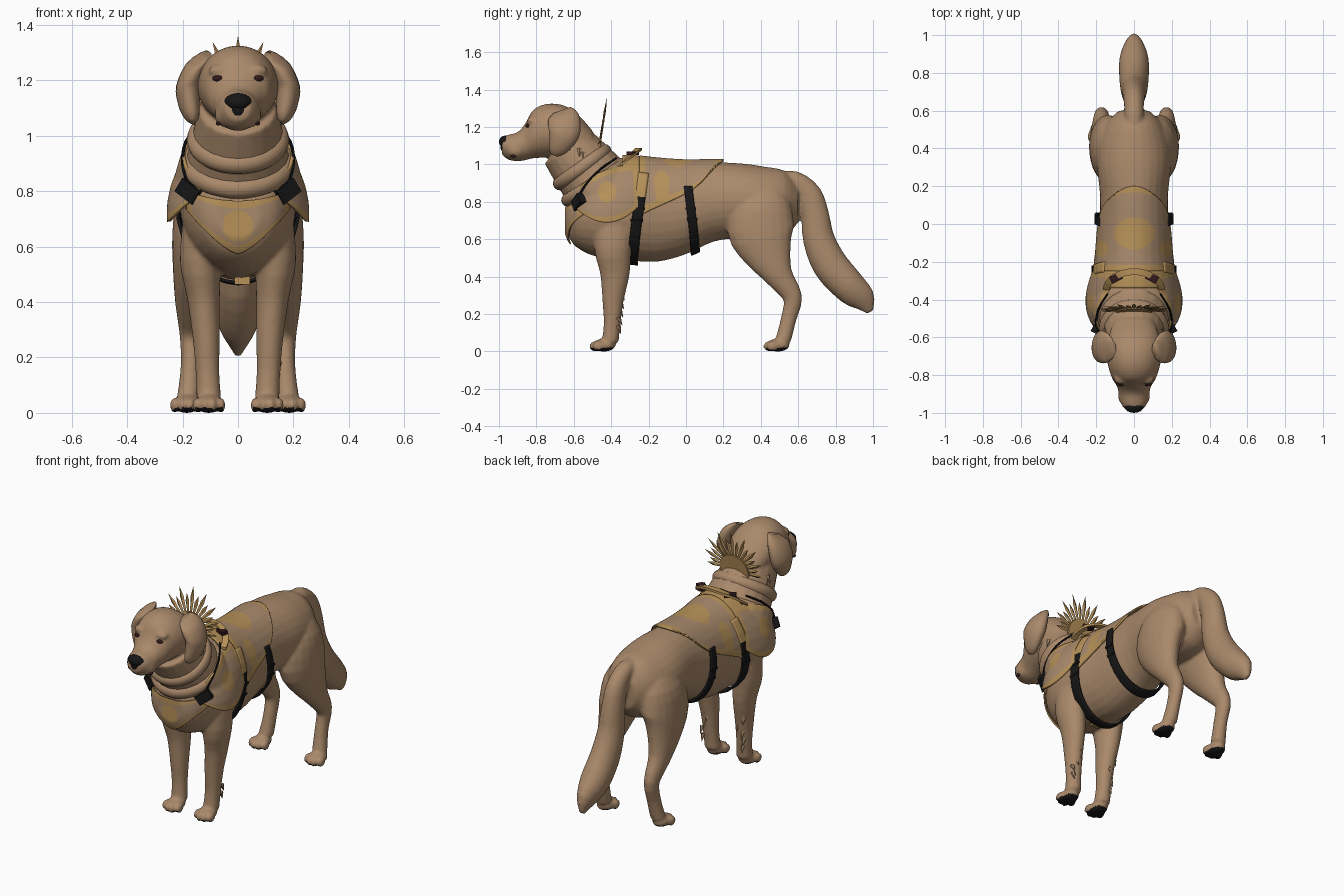
import bpy, bmesh, math, random
from mathutils import Vector, Matrix
from mathutils.bvhtree import BVHTree

random.seed(4)
if "Cube" in bpy.data.objects:
    bpy.data.objects.remove(bpy.data.objects["Cube"])


def material(name, rgb):
    m = bpy.data.materials.new(name)
    m.use_nodes = True
    m.diffuse_color = (*rgb, 1)
    m.node_tree.nodes["Principled BSDF"].inputs["Base Color"].default_value = (*rgb, 1)
    return m


FUR = material("fur brown", (0.40, 0.25, 0.145))
GOLD = material("gold trim", (0.47, 0.285, 0.1))
CLOTH = material("vest tan", (0.39, 0.25, 0.15))
BLACK = material("strap black", (0.008, 0.008, 0.008))
MAROON = material("dark maroon", (0.03, 0.01, 0.012))


def make(name, bm, mats, angle=40):
    bmesh.ops.recalc_face_normals(bm, faces=bm.faces)
    me = bpy.data.meshes.new(name)
    bm.to_mesh(me)
    bm.free()
    ob = bpy.data.objects.new(name, me)
    bpy.context.collection.objects.link(ob)
    for m in mats:
        me.materials.append(m)
    bpy.ops.object.select_all(action='DESELECT')
    ob.select_set(True)
    bpy.context.view_layer.objects.active = ob
    bpy.ops.object.shade_smooth_by_angle(angle=math.radians(angle))
    return ob


def smooth_path(pts, steps=3):
    """Catmull-Rom resampling of a list of tuples."""
    p = [Vector(q) for q in (pts[0], *pts, pts[-1])]
    out = []
    for a, b, c, d in zip(p, p[1:], p[2:], p[3:]):
        for t in (k / steps for k in range(steps)):
            out.append(b + .5 * t * ((c - a) + t * ((2 * a - 5 * b + 4 * c - d) + t * (3 * (b - c) + d - a))))
    return out + [p[-1]]


def loft(bm, pts, side=1, tilt=True, n=20):
    """Skin elliptical rings along a path of (x, y, z, half width, half depth)."""
    pts = smooth_path(pts)
    rings = []
    for i, (x, y, z, rx, rp) in enumerate(pts):
        a, b = pts[max(i - 1, 0)], pts[min(i + 1, len(pts) - 1)]
        t = Vector((0, b[1] - a[1], b[2] - a[2])).normalized() if tilt else Vector((0, 1, 0))
        perp = Vector((0, -t.z, t.y))
        ring = []
        for k in range(n):
            w = math.tau * k / n
            c = Vector((x, y, z)) + perp * rp * math.sin(w)
            ring.append(bm.verts.new((side * (c.x + rx * math.cos(w)), c.y, c.z)))
        rings.append(ring)
    for r, s in zip(rings, rings[1:]):
        for k in range(n):
            bm.faces.new((r[k], r[(k + 1) % n], s[(k + 1) % n], s[k]))
    bm.faces.new(rings[0][::-1])
    bm.faces.new(rings[-1])


def ball(bm, c, r):
    m = Matrix.Translation(c) @ Matrix.Diagonal((*r, 1))
    bmesh.ops.create_uvsphere(bm, u_segments=16, v_segments=10, radius=1, matrix=m)


def box(name, c, size, rot, mat):
    bm = bmesh.new()
    m = Matrix.Translation(c) @ rot.to_4x4() @ Matrix.Diagonal((*size, 1))
    bmesh.ops.create_cube(bm, size=1, matrix=m)
    return make(name, bm, [mat])


# Torso, neck, head, legs and tail blended into one skin
bm = bmesh.new()
torso = [(-.63, .72, .08, .09), (-.6, .73, .14, .16), (-.52, .75, .19, .23), (-.42, .76, .21, .265),
         (-.3, .76, .205, .275), (-.15, .75, .19, .27), (0, .765, .185, .245), (.15, .8, .18, .212),
         (.3, .805, .195, .2), (.42, .79, .19, .198), (.53, .79, .15, .175), (.6, .79, .08, .1)]
head = [(-.985, 1.1, .045, .045), (-.95, 1.092, .07, .067), (-.9, 1.095, .082, .078), (-.86, 1.12, .09, .098),
        (-.82, 1.16, .115, .128), (-.75, 1.18, .138, .143), (-.66, 1.18, .148, .138), (-.58, 1.16, .13, .11),
        (-.5, 1.1, .1, .08)]
loft(bm, [(0, *p) for p in torso], tilt=False, n=28)
trunk = BVHTree.FromBMesh(bm)
loft(bm, [(0, *p) for p in head], tilt=False, n=28)
loft(bm, [(0, -.64, 1.1, .14, .15), (0, -.56, 1, .165, .17), (0, -.48, .9, .19, .185), (0, -.4, .8, .2, .19)])
loft(bm, [(0, .48, .9, .05, .06), (0, .58, .915, .05, .05), (0, .655, .84, .055, .07), (0, .69, .73, .062, .075),
          (0, .71, .6, .07, .085), (0, .77, .465, .078, .095), (0, .87, .35, .078, .09), (0, .945, .28, .05, .07),
          (0, .985, .21, .012, .02)])
front_leg = [(.12, -.38, .74, .075, .12), (.135, -.39, .55, .075, .1), (.125, -.38, .42, .06, .08),
             (.115, -.39, .28, .05, .058), (.11, -.395, .15, .043, .045), (.105, -.405, .05, .045, .045)]
hind_leg = [(.09, .41, .92, .04, .07), (.12, .41, .8, .095, .15), (.14, .4, .65, .097, .18), (.16, .44, .52, .075, .13),
            (.172, .5, .4, .055, .075), (.172, .57, .29, .04, .052), (.17, .55, .18, .036, .042),
            (.178, .52, .06, .042, .042)]
for s in (1, -1):
    for leg, x, y in ((front_leg, .105, -.44), (hind_leg, .185, .49)):
        loft(bm, leg, s)
        ball(bm, (s * x, y, .03), (.05, .065, .036))
        for k in range(4):
            dx = (k - 1.5) * .03
            ball(bm, (s * x + dx, y - .055 + abs(dx) * .6, .024), (.015, .032, .03))
    ball(bm, (s * .045, -.91, 1.075), (.04, .05, .045))
    ball(bm, (s * .068, -.82, 1.235), (.04, .03, .022))
body = make("body", bm, [FUR, BLACK])
rm = body.modifiers.new("blend", 'REMESH')
rm.mode, rm.voxel_size, rm.use_smooth_shade = 'VOXEL', .009, True
sm = body.modifiers.new("soften", 'SMOOTH')
sm.factor, sm.iterations = .5, 6
bpy.context.view_layer.update()
skin = bpy.data.meshes.new_from_object(body.evaluated_get(bpy.context.evaluated_depsgraph_get()))
body.modifiers.clear()
body.data = skin
skin.materials.clear()
for m in (FUR, BLACK):
    skin.materials.append(m)
low = min(v.co.z for v in skin.vertices)
for v in skin.vertices:
    v.co.z -= low * max(0, 1 - v.co.z / .1)
for p in skin.polygons:
    p.use_smooth = True
    p.material_index = int(p.center.z < .022 and p.normal.z < -.45)
tree = BVHTree.FromPolygons([v.co for v in skin.vertices], [p.vertices[:] for p in skin.polygons])


def hit(origin, direction, target=tree):
    d = Vector(direction).normalized()
    p = target.ray_cast(Vector(origin), d)[0]
    return (p if p else target.find_nearest(Vector(origin))[0]), d


# Face and ears
bm = bmesh.new()
ball(bm, (0, -.967, 1.122), (.05, .033, .032))
ball(bm, (0, -.962, 1.095), (.036, .03, .036))
make("nose", bm, [BLACK])
for s, side in ((1, "left"), (-1, "right")):
    bm = bmesh.new()
    ball(bm, hit((s * .073, -2, 1.207), (0, 1, 0))[0], (.02, .011, .011))
    make(side + "_eye", bm, [MAROON])
    bm = bmesh.new()
    ball(bm, hit((s * .07, -2, 1.045), (0, 1, 0))[0], (.01, .015, .008))
    make(side + "_mouth_corner", bm, [MAROON])
    bm = bmesh.new()
    loft(bm, [(.115, -.665, 1.29, .02, .05), (.15, -.655, 1.255, .04, .082), (.177, -.65, 1.18, .046, .085),
              (.178, -.67, 1.12, .04, .068), (.168, -.695, 1.07, .028, .042), (.163, -.705, 1.048, .01, .018)], s)
    make(side + "_ear", bm, [FUR], 80)

# Low neck folds
for i, (y, z, r) in enumerate(((-.555, .985, .147), (-.485, .9, .17))):
    bpy.ops.mesh.primitive_torus_add(location=(0, y, z), rotation=(math.radians(36 - 4 * i), 0, 0),
                                     major_segments=40, minor_segments=12, major_radius=r, minor_radius=.038)
    fold = bpy.context.object
    fold.name = f"neck_fold_{i}"
    fold.data.materials.append(FUR)
    bpy.ops.object.shade_smooth_by_angle(angle=math.radians(60))

# Loose fur tufts on the elbows and neck
bm = bmesh.new()
for s in (1, -1):
    spots = [(s * random.uniform(.1, .15), -.325 - .03 * (k / 7), .43 - .045 * k, 0, .6) for k in range(8)]
    spots += [(s * .15, -.57 + .02 * k, 1.06 - .02 * k, s * .7, 0) for k in range(5)]
    for x, y, z, dx, dy in spots:
        d = Vector((dx, dy, -random.uniform(1, 2)))
        m = Matrix.Translation((x, y, z)) @ d.to_track_quat('Z', 'Y').to_matrix().to_4x4()
        bmesh.ops.create_cone(bm, segments=5, radius1=.014, radius2=0, depth=.05, matrix=m)
make("fur_tufts", bm, [FUR])


def wrap(name, nu, nv, ray, off, rule, mats, thick=.008, target=tree):
    """Drape a grid onto the skin; rule(u, v, point) picks each face's colour."""
    bm = bmesh.new()
    grid = []
    for i in range(nu + 1):
        row = []
        for j in range(nv + 1):
            p, d = hit(*ray(i / nu, j / nv), target)
            row.append(bm.verts.new(p - d * off(i / nu, j / nv)))
        grid.append(row)
    for i in range(nu):
        for j in range(nv):
            f = bm.faces.new((grid[i][j], grid[i + 1][j], grid[i + 1][j + 1], grid[i][j + 1]))
            f.material_index = rule((i + .5) / nu, (j + .5) / nv, f.calc_center_median())
    so = make(name, bm, mats, 60).modifiers.new("thickness", 'SOLIDIFY')
    so.thickness, so.offset = thick, 0


def around(y, deg):
    a = math.radians(deg)
    d = Vector((math.sin(a), 0, math.cos(a)))
    return Vector((0, y, .77)) + d, -d


def edge(u, v, mu, mv):
    return min(u, 1 - u) < mu or min(v, 1 - v) < mv


def oval(a, b, ra, rb):
    return (a / ra) ** 2 + (b / rb) ** 2


# Back saddle with trim and an oval emblem
def saddle_ray(u, v):
    w = 2 * u - 1
    return around(-.25 + .45 * v - .05 * w * w * v, w * (102 - 52 * v - 25 * v ** 6))


def saddle_rule(u, v, p):
    emblem = oval(p.x, p.y + .05, .105, .085) < 1
    flank = oval(abs(p.x) - .17, p.y + .13, .04, .04) < 1
    return int(edge(u, v, .065, .08) or emblem or flank)


wrap("back_saddle", 80, 56, saddle_ray, lambda u, v: .012, saddle_rule, [CLOTH, GOLD], .012)


# Chest plate
def chest_ray(u, v):
    x = 2 * u - 1
    lo, hi = .575 + .16 * abs(x) ** 1.4, .765 + .035 * x * x
    return (x * .185, -2, lo + (hi - lo) * v), (0, 1, 0)


wrap("chest_plate", 56, 40, chest_ray, lambda u, v: .014,
     lambda u, v, p: int(edge(u, v, .06, .16) or oval(p.x, p.z - .675, .055, .055) < 1), [CLOTH, GOLD])


# Shoulder plates, clips and neck-edge cords
def bend(a, b, c, t):
    return [(1 - t) ** 2 * p + 2 * t * (1 - t) * q + t * t * r for p, q, r in zip(a, b, c)]


for s, side in ((1, "left"), (-1, "right")):
    def shoulder_ray(u, v):
        lo = bend((-.6, .78), (-.42, .6), (-.25, .78), u)
        hi = bend((-.6, .84), (-.48, 1.0), (-.25, .995), u)
        y, z = (p + (q - p) * v for p, q in zip(lo, hi))
        return (s * 2, y, z), (-s, 0, 0)

    wrap(side + "_shoulder_plate", 50, 36, shoulder_ray,
         lambda u, v: .014 + .034 * (1 - v) * math.sin(math.pi * u),
         lambda u, v, p: int(edge(u, v, .08, .12) or oval(p.y + .42, p.z - .85, .048, .055) < 1), [CLOTH, GOLD], .012)
    c, _ = hit((s * .17, -2, .8), (0, 1, 0))
    turn = Matrix.Rotation(s * .5, 3, 'Z') @ Matrix.Rotation(-s * .6, 3, 'Y')
    box(side + "_clip", c + Vector((s * .005, -.026, 0)), (.085, .04, .058), turn, BLACK)
    box(side + "_clip_tab", c + Vector((-s * .045, -.02, -.03)), (.05, .025, .045), turn, GOLD)
    bm = bmesh.new()
    loft(bm, [(.18, -.58, .82, .006, .006), (.2, -.53, .9, .006, .006), (.188, -.45, .98, .006, .006),
              (.14, -.37, 1.035, .006, .006)], s, n=8)
    make(side + "_neck_cord", bm, [BLACK])

# Girth straps and their slides
for name, y0, y1, wide, top, fade in (("front", -.22, -.285, .055, 40, .82), ("rear", 0, .05, .045, 58, .885)):
    def sweep(deg):
        return y0 + (y1 - y0) * (1 - math.cos(math.radians(deg))) / 2

    def strap_ray(u, v):
        deg = top + (360 - 2 * top) * u
        return around(sweep(deg) + (v - .5) * wide, deg)

    wrap(name + "_girth_strap", 80, 4, strap_ray, lambda u, v: .016,
         lambda u, v, p: int(p.z > fade), [BLACK, GOLD], .012, trunk)
    for s in (1, -1):
        for deg in (92, 108):
            p, d = hit(*around(sweep(deg), s * deg), trunk)
            box(name + "_strap_slide", p - d * .02, (.012, wide + .012, .012),
                Matrix.Rotation(math.radians(s * (deg - 90)), 3, 'Y'), BLACK)
box("belly_buckle", (.015, -.32, .48), (.055, .02, .035), Matrix.Identity(3), GOLD)

# Collar panel and raised yoke behind the neck
wrap("collar_panel", 24, 8, lambda u, v: around(-.34 + .09 * v, (u - .5) * 80), lambda u, v: .012,
     lambda u, v, p: 0, [GOLD])
bm = bmesh.new()
rows = []
for k in range(25):
    t = math.pi * k / 24
    c, sn = math.cos(t), math.sin(t)
    rows.append([bm.verts.new((r * c, -.35 + (r - .05) * sn, .99 + .085 * sn + h))
                 for r, h in ((.165, 0), (.165, .014), (.13, .014), (.13, 0))])
for a, b in zip(rows, rows[1:]):
    for j in range(4):
        bm.faces.new((a[j], a[(j + 1) % 4], b[(j + 1) % 4], b[j]))
bm.faces.new(rows[0])
bm.faces.new(rows[-1])
make("neck_yoke", bm, [GOLD])
for s in (1, -1):
    box("yoke_tab", (s * .095, -.285, 1.06), (.065, .04, .02), Matrix.Rotation(s * -.5, 3, 'Z'), MAROON)

# Sunburst crest: half disc with pointed rays, leaning back
bm = bmesh.new()
lean = Matrix.Translation((0, -.46, 1.12)) @ Matrix.Rotation(math.radians(-9), 4, 'X')
bmesh.ops.create_cone(bm, cap_ends=True, segments=32, radius1=.095, radius2=.095, depth=.012,
                      matrix=lean @ Matrix.Rotation(math.pi / 2, 4, 'X'))
for k in range(17):
    a = math.radians(-90 + 180 * k / 16)
    length = (.155 if k % 2 == 0 else .11) * (.6 + .4 * math.cos(a))
    m = lean @ Matrix.Rotation(a, 4, 'Y') @ Matrix.Translation((0, 0, .088))
    pts = [(-.006, 0, 0), (.006, 0, 0), (.012, 0, length * .6), (0, 0, length), (-.012, 0, length * .6)]
    ring = [bm.verts.new(m @ Vector(p)) for p in pts]
    for y in (.006, -.006):
        apex = bm.verts.new(m @ Vector((0, y, length * .5)))
        for j in range(5):
            bm.faces.new((ring[j], ring[(j + 1) % 5], apex))
make("sunburst_crest", bm, [GOLD], 20)
